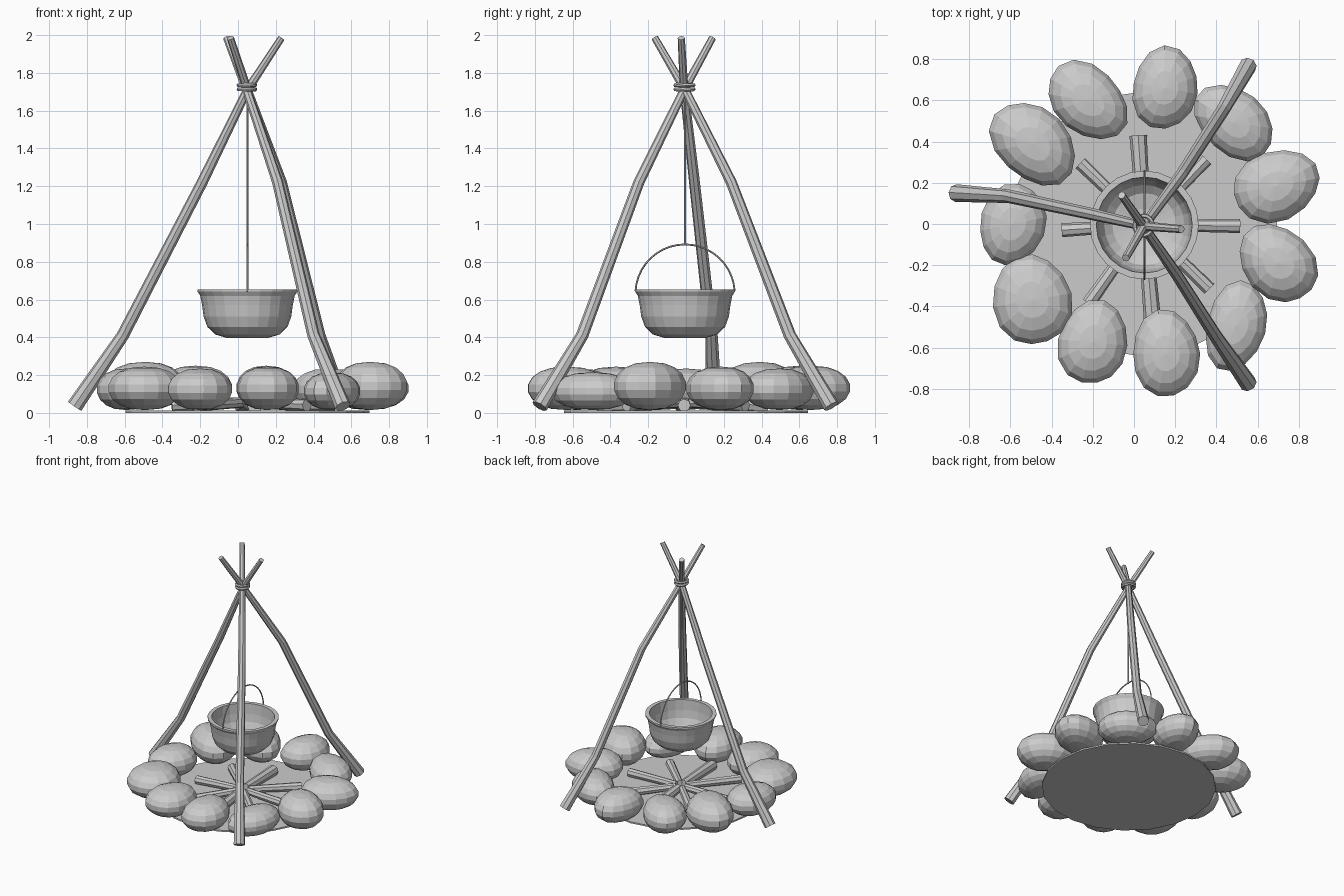
import bpy, bmesh, math, random
from mathutils import Vector, Matrix

if "Cube" in bpy.data.objects:
    bpy.data.objects.remove(bpy.data.objects["Cube"])

random.seed(4)
CX, CY = 0.05, -0.005      # axis of pot and fire


def finish(bm, name):
    bmesh.ops.recalc_face_normals(bm, faces=bm.faces)
    me = bpy.data.meshes.new(name)
    bm.to_mesh(me)
    bm.free()
    ob = bpy.data.objects.new(name, me)
    bpy.context.collection.objects.link(ob)
    return ob


def skin(bm, rings, closed=False):
    n = len(rings[0])
    pairs = list(zip(rings, rings[1:])) + ([(rings[-1], rings[0])] if closed else [])
    for a, b in pairs:
        for i in range(n):
            j = (i + 1) % n
            bm.faces.new((a[i], a[j], b[j], b[i]))
    if not closed:
        bm.faces.new(rings[0])
        bm.faces.new(rings[-1])


def tube(name, pts, radii, sides=8, closed=False):
    """Sweep a round section along a path."""
    bm = bmesh.new()
    pts = [Vector(p) for p in pts]
    n = len(pts)
    rings = []
    ref = None
    for i, p in enumerate(pts):
        if closed:
            d = pts[(i + 1) % n] - pts[i - 1]
        else:
            d = pts[min(i + 1, n - 1)] - pts[max(i - 1, 0)]
        d.normalize()
        if ref is None:
            ref = d.orthogonal()
        u = (ref - d * ref.dot(d)).normalized()
        ref = u
        v = d.cross(u)
        rings.append([bm.verts.new(p + radii[i] * (u * math.cos(t) + v * math.sin(t)))
                      for t in (2 * math.pi * k / sides for k in range(sides))])
    skin(bm, rings, closed)
    return finish(bm, name)


# tripod poles, foot to tip
pole_r = [0.043, 0.033, 0.029, 0.023, 0.019]
tube("pole_left", [(-0.865, 0.15, 0.035), (-0.61, 0.135, 0.41), (-0.19, 0.045, 1.22),
                   (0.05, -0.01, 1.71), (0.23, -0.025, 1.985)], pole_r)
tube("pole_back", [(0.555, 0.77, 0.035), (0.43, 0.55, 0.41), (0.23, 0.24, 1.22),
                   (0.05, -0.005, 1.71), (-0.04, -0.165, 1.985)], pole_r)
tube("pole_front", [(0.555, -0.775, 0.035), (0.40, -0.55, 0.41), (0.21, -0.25, 1.22),
                    (0.045, -0.01, 1.71), (-0.06, 0.14, 1.985)], pole_r)

# rope lashing
for k, z in enumerate((1.713, 1.735)):
    ring = [(0.047 + 0.044 * math.cos(2 * math.pi * i / 16),
             -0.008 + 0.048 * math.sin(2 * math.pi * i / 16), z) for i in range(16)]
    tube("lashing_%d" % (k + 1), ring, [0.011] * 16, 6, closed=True)

# hanging rod and pot handle
tube("hanging_rod", [(CX, CY, 0.885), (CX, CY, 1.72)], [0.006] * 2, 6)
arc = [math.radians(3 + 174 * i / 20) for i in range(21)]
tube("pot_handle", [(CX, CY + 0.263 * math.cos(t), 0.63 + 0.262 * math.sin(t)) for t in arc],
     [0.005] * 21, 6)

# pot: outer wall, lip, then inner wall
profile = [(0.11, 0.397), (0.17, 0.415), (0.212, 0.455), (0.232, 0.51), (0.24, 0.57),
           (0.25, 0.62), (0.264, 0.642), (0.264, 0.652), (0.233, 0.652), (0.228, 0.57),
           (0.218, 0.51), (0.195, 0.46), (0.155, 0.428), (0.08, 0.412)]
bm = bmesh.new()
S = 24
skin(bm, [[bm.verts.new((CX + r * math.cos(2 * math.pi * k / S),
                         CY + r * math.sin(2 * math.pi * k / S), z)) for k in range(S)]
          for r, z in profile])
finish(bm, "cooking_pot")

# ash bed
bm = bmesh.new()
bmesh.ops.create_cone(bm, cap_ends=True, segments=20, radius1=0.645, radius2=0.645, depth=0.012,
                      matrix=Matrix.Translation((CX, 0, 0.006)))
finish(bm, "ash_bed")

# firewood laid as a star
log_ends = [(0.515, -0.01), (0.35, 0.315), (0.02, 0.43), (-0.26, 0.295), (-0.35, -0.03),
            (-0.22, -0.385), (0.09, -0.47), (0.365, -0.315)]
for i, (x, y) in enumerate(log_ends):
    d = Vector((x - CX, y - CY, 0)).normalized()
    r = 0.042 if i in (2, 6) else 0.034
    tube("log_%d" % (i + 1), [(CX + 0.04 * d.x, CY + 0.04 * d.y, 0.055), (x, y, 0.04)],
         [r * 0.8, r], 8)

# stone ring: x, y, long half, short half, angle, top height
stones = [(0.15, 0.66, 0.20, 0.165, 80, 0.25), (-0.225, 0.60, 0.22, 0.165, -40, 0.25),
          (-0.49, 0.39, 0.235, 0.175, -47, 0.27), (-0.59, 0.0, 0.205, 0.16, 70, 0.235),
          (-0.495, -0.37, 0.23, 0.19, 100, 0.245), (-0.20, -0.575, 0.21, 0.17, 85, 0.235),
          (0.155, -0.63, 0.21, 0.17, 90, 0.245), (0.495, -0.495, 0.22, 0.15, 75, 0.215),
          (0.70, -0.19, 0.22, 0.165, -48, 0.27), (0.69, 0.185, 0.225, 0.168, 20, 0.245),
          (0.485, 0.495, 0.215, 0.16, -40, 0.235)]
for i, (x, y, a, b, ang, top) in enumerate(stones):
    bm = bmesh.new()
    bmesh.ops.create_uvsphere(bm, u_segments=14, v_segments=9, radius=1)
    p1, p2 = random.uniform(0, 6.3), random.uniform(0, 6.3)
    half = (top - 0.015) / 2
    for v in bm.verts:
        c = v.co
        t = math.atan2(c.y, c.x)
        k = 1 + 0.035 * math.sin(2 * t + p1) + 0.03 * math.sin(3 * t + p2)
        # fuller, pebble-like section
        h = math.hypot(c.x, c.y)
        fat = (h ** 0.85) / h if h > 1e-5 else 1
        v.co = Vector((c.x * a * k * fat, c.y * b * k * fat, c.z * half))
    bm.transform(Matrix.Translation((x, y, 0.015 + half)) @ Matrix.Rotation(math.radians(ang), 4, 'Z'))
    finish(bm, "stone_%d" % (i + 1))
